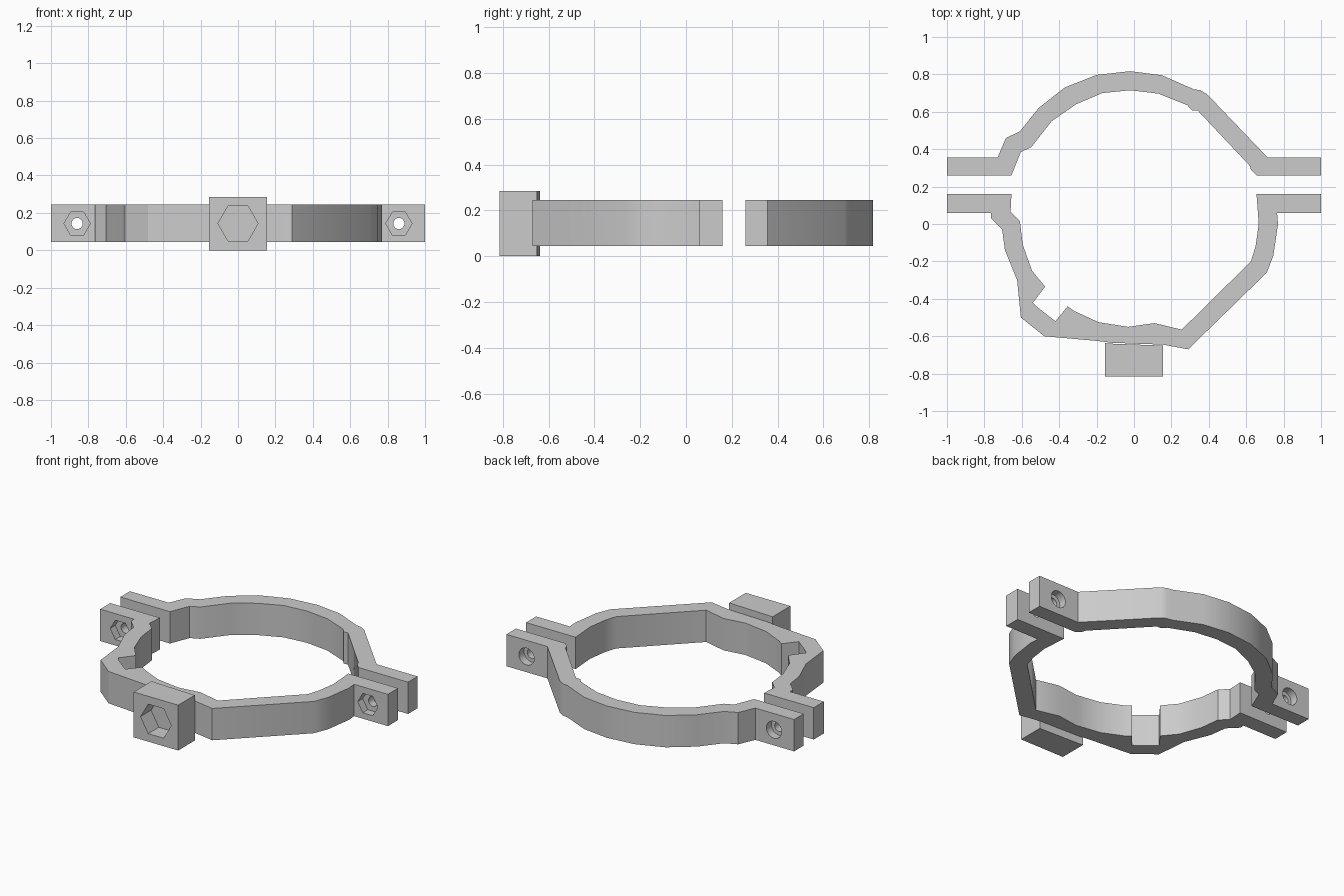
import bpy
import bmesh
from math import cos, sin, pi, radians
from mathutils import Matrix

scene = bpy.context.scene
default_cube = bpy.data.objects.get("Cube")
if default_cube:
    bpy.data.objects.remove(default_cube, do_unlink=True)

# Single plain grey finish
grey = bpy.data.materials.new("matte_grey")
grey.use_nodes = True
colour = (.6, .6, .6, 1)
grey.diffuse_color = colour
grey.node_tree.nodes["Principled BSDF"].inputs["Base Color"].default_value = colour

BOTTOM, TOP = .045, .245
MIDDLE = .143


def extrude_profile(name, outline, low, high):
    """Extrude a flat outline upwards into a closed solid."""
    bm = bmesh.new()
    base = bm.faces.new([bm.verts.new((x, y, low)) for x, y in outline])
    result = bmesh.ops.extrude_face_region(bm, geom=[base], use_keep_orig=True)
    moved = [v for v in result["geom"] if isinstance(v, bmesh.types.BMVert)]
    bmesh.ops.translate(bm, verts=moved, vec=(0, 0, high - low))
    bmesh.ops.recalc_face_normals(bm, faces=bm.faces)
    mesh = bpy.data.meshes.new(name)
    bm.to_mesh(mesh)
    bm.free()
    obj = bpy.data.objects.new(name, mesh)
    mesh.materials.append(grey)
    scene.collection.objects.link(obj)
    return obj


def bore(part, x, y_start, y_end, radius, sides):
    """Cut a straight pocket or hole along the y axis."""
    ring = [(radius * cos(2 * pi * i / sides), radius * sin(2 * pi * i / sides))
            for i in range(sides)]
    cutter = extrude_profile("hole_cutter", ring, y_start, y_end)
    # Lay the prism down so that its height runs along y
    cutter.data.transform(Matrix.Translation((x, 0, MIDDLE))
                          @ Matrix(((1, 0, 0, 0), (0, 0, 1, 0),
                                    (0, -1, 0, 0), (0, 0, 0, 1))))
    cutter.hide_render = True
    modifier = part.modifiers.new("bore", 'BOOLEAN')
    modifier.operation = 'DIFFERENCE'
    modifier.solver = 'EXACT'
    modifier.object = cutter
    bpy.context.view_layer.objects.active = part
    bpy.ops.object.modifier_apply(modifier=modifier.name)
    bpy.data.objects.remove(cutter, do_unlink=True)


def finish(part):
    """Smooth the gentle bends and keep the corners sharp."""
    bpy.ops.object.select_all(action='DESELECT')
    part.select_set(True)
    bpy.context.view_layer.objects.active = part
    bpy.ops.object.shade_smooth_by_angle(angle=radians(30))


# Back half of the clamp: outer edge left to right, inner edge back again
back_outer = [(-1, .355), (-.73, .355), (-.685, .46), (-.61, .495), (-.51, .62),
              (-.37, .73), (-.2, .797), (-.02, .817), (.15, .795), (.32, .72),
              (.355, .715), (.39, .695), (.715, .355), (1, .355)]
back_inner = [(1, .26), (.655, .26), (.625, .29), (.62, .31), (.34, .607),
              (.31, .607), (.285, .635), (.13, .697), (-.02, .715), (-.17, .7),
              (-.31, .64), (-.44, .55), (-.55, .41), (-.605, .385),
              (-.655, .26), (-1, .26)]
back_clamp = extrude_profile("back_clamp_half", back_outer + back_inner, BOTTOM, TOP)

# Front half of the clamp: inner edge with its notch, then the outer edge
front_inner = [(-1, .16), (-.655, .16), (-.66, .065), (-.61, .015), (-.595, -.11),
               (-.545, -.25), (-.475, -.335), (-.54, -.42), (-.51, -.45),
               (-.42, -.52), (-.355, -.44), (-.32, -.465), (-.19, -.525),
               (-.03, -.55), (.11, -.53), (.255, -.565), (.625, -.2),
               (.65, -.12), (.667, 0), (.655, .16), (1, .16)]
front_outer = [(1, .06), (.765, .06), (.77, 0), (.745, -.17), (.71, -.26),
               (.29, -.67), (.155, -.645), (-.12, -.635), (-.2, -.625),
               (-.48, -.6), (-.605, -.5), (-.625, -.3), (-.69, -.14),
               (-.705, -.03), (-.765, .03), (-.765, .06), (-1, .06)]
front_clamp = extrude_profile("front_clamp_half", front_inner + front_outer, BOTTOM, TOP)

# Bolt holes in the ears, with nut pockets in front and round recesses behind
for side in (-1, 1):
    x = side * .86
    bore(front_clamp, x, 0, .3, .03, 24)
    bore(front_clamp, x, 0, .11, .07, 6)
    bore(back_clamp, x, .2, .4, .03, 24)
    bore(back_clamp, x, .305, .4, .053, 24)

# Mounting block with a hexagonal socket
block_outline = [(-.155, -.815), (.155, -.815), (.155, -.65), (-.12, -.64), (-.155, -.637)]
mounting_block = extrude_profile("mounting_block", block_outline, 0, .285)
bore(mounting_block, 0, -.9, -.71, .107, 6)

for part in (back_clamp, front_clamp, mounting_block):
    finish(part)
